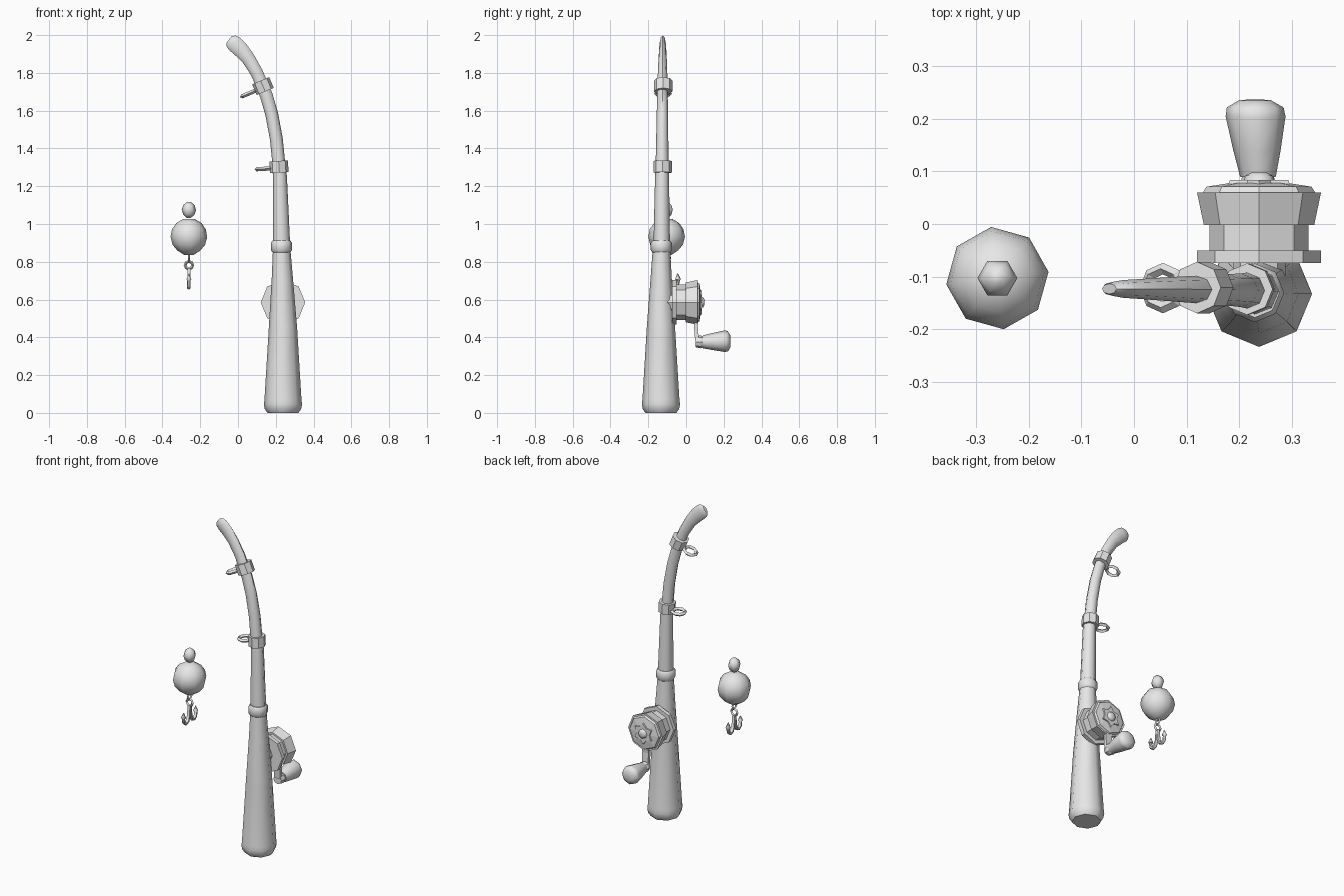
import bpy, bmesh, math
from mathutils import Vector

cube = bpy.data.objects.get("Cube")
if cube:
    bpy.data.objects.remove(cube)

grey = bpy.data.materials.new("light grey")
grey.use_nodes = True
grey.diffuse_color = (0.8, 0.8, 0.8, 1)
grey.node_tree.nodes["Principled BSDF"].inputs["Base Color"].default_value = (0.8, 0.8, 0.8, 1)

X, Y, Z = Vector((1, 0, 0)), Vector((0, 1, 0)), Vector((0, 0, 1))


def finish(obj, name, smooth):
    obj.name = name
    obj.data.materials.append(grey)
    bpy.ops.object.select_all(action="DESELECT")
    obj.select_set(True)
    bpy.context.view_layer.objects.active = obj
    if smooth:
        bpy.ops.object.shade_smooth_by_angle(angle=math.radians(smooth))
    return obj


def loft(name, stations, side, axis=None, sides=8, phase=0, lobe=1, smooth=0):
    """Join rings given as (centre, radius across, radius along side)."""
    bm = bmesh.new()
    rings = []
    last = len(stations) - 1
    for i, (c, ru, rv) in enumerate(stations):
        t = axis or (stations[min(i + 1, last)][0] - stations[max(i - 1, 0)][0]).normalized()
        u = side.cross(t)
        ring = []
        for k in range(sides):
            a = math.tau * k / sides + math.radians(phase)
            f = lobe if k % 2 else 1
            ring.append(bm.verts.new(c + u * ru * f * math.cos(a) + side * rv * f * math.sin(a)))
        rings.append(ring)
    for a, b in zip(rings, rings[1:]):
        for k in range(sides):
            n = (k + 1) % sides
            bm.faces.new((a[k], a[n], b[n], b[k]))
    bm.faces.new(rings[0])
    bm.faces.new(rings[-1])
    bmesh.ops.recalc_face_normals(bm, faces=bm.faces)
    mesh = bpy.data.meshes.new(name)
    bm.to_mesh(mesh)
    bm.free()
    obj = bpy.data.objects.new(name, mesh)
    bpy.context.collection.objects.link(obj)
    return finish(obj, name, smooth)


def lathe(name, base, axis, profile, **kw):
    """Turn (distance, radius) pairs around an axis."""
    axis = axis.normalized()
    side = X if abs(axis.y) > 0.5 else Y
    return loft(name, [(base + axis * d, r, r) for d, r in profile], side, axis, **kw)


def ring(name, centre, axis, major, minor, segments=8):
    bpy.ops.mesh.primitive_torus_add(
        major_segments=segments, minor_segments=4, major_radius=major, minor_radius=minor,
        location=centre, rotation=axis.to_track_quat("Z", "Y").to_euler())
    return finish(bpy.context.object, name, 0)


# Rod grip
lathe("rod_grip", Vector((0.238, -0.133, 0)), Z,
      [(0, 0.082), (0.02, 0.096), (0.045, 0.101), (0.07, 0.098), (0.45, 0.075)], smooth=50)
loft("rod_upper_grip", [(Vector((x, y, z)), r, r) for x, y, z, r in (
    (0.238, -0.133, 0.45, 0.075), (0.235, -0.132, 0.7, 0.057), (0.231, -0.13, 0.87, 0.046))],
    Y, Z, smooth=50)

# Curved rod with a flattened, rounded tip
rod = [(0.231, 0.87, 0.046, 0.044), (0.222, 1.25, 0.037, 0.037), (0.214, 1.34, 0.034, 0.034),
       (0.203, 1.45, 0.034, 0.032), (0.179, 1.58, 0.034, 0.03), (0.15, 1.68, 0.034, 0.028),
       (0.1, 1.8, 0.033, 0.025), (0.055, 1.875, 0.036, 0.022), (0.013, 1.925, 0.042, 0.019),
       (-0.02, 1.955, 0.043, 0.017), (-0.037, 1.969, 0.037, 0.014), (-0.047, 1.977, 0.022, 0.01)]
loft("rod_shaft", [(Vector((x, -0.129 + 0.005 * (z - 0.87), z)), ru, rv) for x, z, ru, rv in rod],
     Y, smooth=50)

# Collar and line guides
lathe("rod_collar", Vector((0.23, -0.131, 0.85)), Z,
      [(0, 0.048), (0.012, 0.056), (0.05, 0.056), (0.062, 0.047)], smooth=50)
for label, centre, eye, tilt in (
        ("lower", Vector((0.217, -0.124, 1.303)), Vector((0.135, -0.122, 1.292)), 0.06),
        ("upper", Vector((0.132, -0.121, 1.73)), Vector((0.055, -0.122, 1.69)), 0.4)):
    axis = Vector((-math.sin(tilt), 0, math.cos(tilt)))
    lathe(label + "_guide_band", centre, axis, [(-0.031, 0.049), (0.031, 0.049)])
    ring(label + "_guide_eye", eye, axis, 0.037, 0.011)

# Reel body
reel = Vector((0.238, 0, 0.585))
lathe("reel_plate", reel, Y, [(-0.074, 0.118), (-0.05, 0.118)])
lathe("reel_spool", reel, Y, [(-0.05, 0.094), (0, 0.094)])
lathe("reel_drum", reel, Y, [(-0.002, 0.105), (0.06, 0.118)])
lathe("reel_face", reel, Y, [(0.06, 0.107), (0.071, 0.1), (0.078, 0.055)])
lathe("reel_star_nut", reel, Y, [(0.068, 0.07), (0.084, 0.064)], sides=12, lobe=0.68)
lathe("reel_knob", reel, Y, [(0.08, 0.03), (0.092, 0.026), (0.098, 0.014)], smooth=50)
lathe("reel_seat", reel, Y, [(-0.11, 0.05), (-0.07, 0.05)])

# Crank
loft("crank_arm", [(Vector((0.236, y, z)), 0.014, 0.03) for y, z in (
    (0.06, 0.53), (0.052, 0.46), (0.057, 0.39), (0.07, 0.358))], X, sides=4, phase=45)
lathe("crank_neck", Vector((0.236, 0, 0.376)), Y, [(0.05, 0.028), (0.075, 0.034), (0.095, 0.029)])
lathe("crank_grip", Vector((0.236, 0.09, 0.376)), Vector((-0.04, 1, 0.03)),
      [(0, 0.034), (0.05, 0.045), (0.115, 0.057), (0.132, 0.054), (0.146, 0.03)], smooth=50)

# Float
float_base = Vector((-0.26, -0.103, 0))
lathe("float_ball", float_base, Z,
      [(0.836, 0.025), (0.86, 0.062), (0.89, 0.087), (0.932, 0.098), (0.972, 0.09),
       (1.005, 0.067), (1.027, 0.03)], phase=7, smooth=60)
lathe("float_bead", float_base, Z,
      [(1.033, 0.012), (1.05, 0.03), (1.075, 0.038), (1.1, 0.03), (1.117, 0.01)],
      sides=6, smooth=70)

# Link rings and double hook
ring("float_link", float_base + Z * 0.82, X, 0.018, 0.006)
ring("hook_eye", float_base + Z * 0.782, Y, 0.02, 0.008)
for label, s in (("front", -1), ("back", 1)):
    path = [(0.004, 0.765, 0.009), (0.01, 0.7, 0.01), (0.022, 0.672, 0.011), (0.04, 0.664, 0.011),
            (0.056, 0.676, 0.01), (0.062, 0.703, 0.009), (0.06, 0.707, 0.015), (0.058, 0.738, 0.002)]
    loft(label + "_hook", [(float_base + Vector((0, s * y, z)), r, r) for y, z, r in path],
         X, sides=6, smooth=60)
